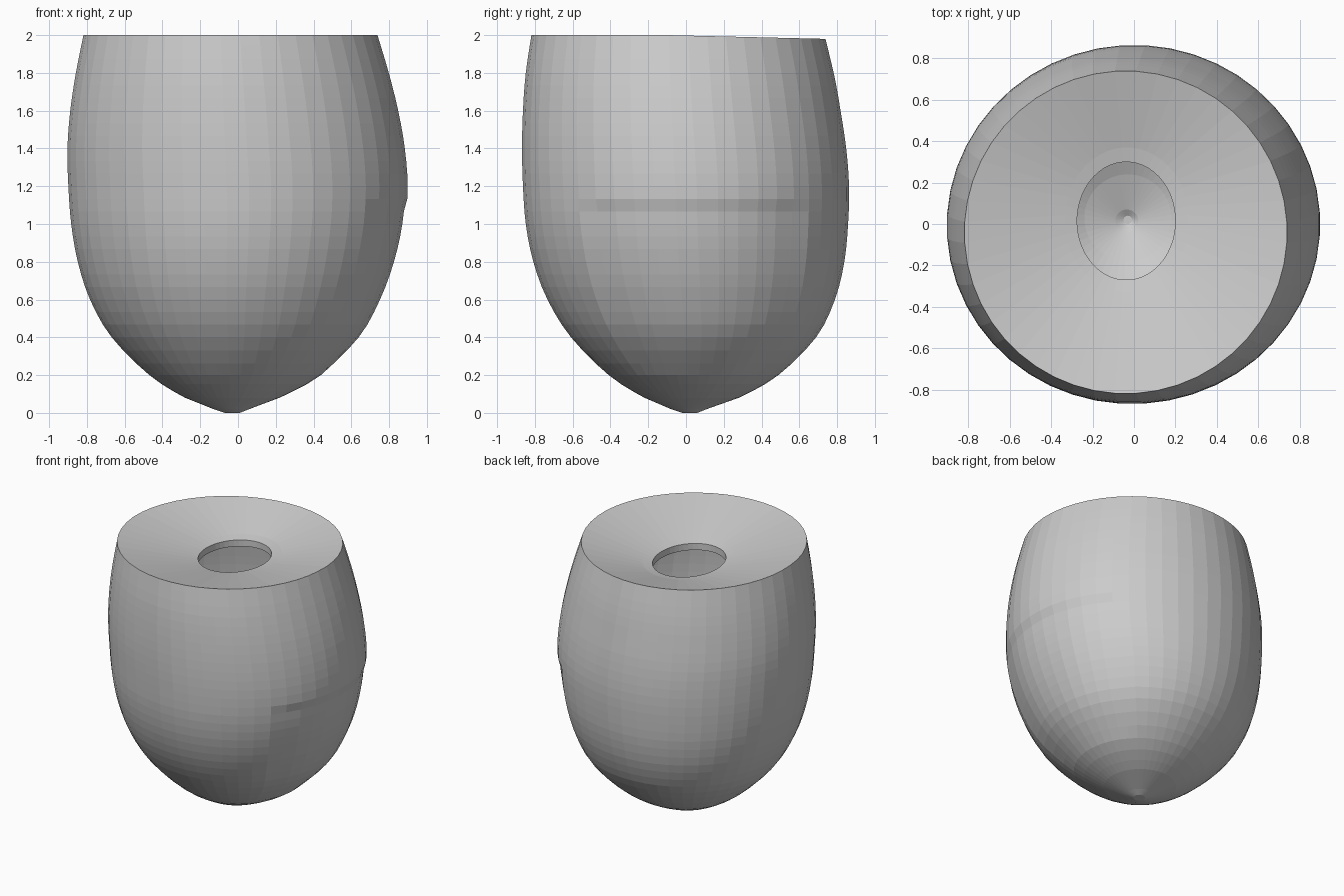
import bpy, bmesh, math

if "Cube" in bpy.data.objects:
    bpy.data.objects.remove(bpy.data.objects["Cube"])

SEG = 48
WALL = 0.04

# outer body cross-sections: z, x min, x max, y min, y max
BODY = [
    (0.00, -0.07, 0.01, -0.02, 0.06),
    (0.02, -0.13, 0.06, -0.08, 0.11),
    (0.08, -0.28, 0.22, -0.22, 0.28),
    (0.20, -0.47, 0.44, -0.41, 0.49),
    (0.40, -0.67, 0.65, -0.61, 0.69),
    (0.60, -0.785, 0.765, -0.735, 0.79),
    (0.80, -0.85, 0.84, -0.81, 0.84),
    (1.00, -0.885, 0.885, -0.85, 0.86),
    (1.20, -0.90, 0.90, -0.865, 0.865),
    (1.40, -0.905, 0.885, -0.87, 0.85),
    (1.60, -0.89, 0.85, -0.865, 0.82),
    (1.80, -0.86, 0.80, -0.85, 0.785),
    (2.00, -0.82, 0.74, -0.82, 0.74),
]
HOLE = (-0.275, 0.20, -0.27, 0.30)
LIP = (-0.335, 0.265, -0.33, 0.37)


def refine(rows, n=3):
    """Catmull-Rom interpolation between cross-sections."""
    out = []
    for i in range(len(rows) - 1):
        a, b = rows[max(i - 1, 0)], rows[i]
        c, d = rows[i + 1], rows[min(i + 2, len(rows) - 1)]
        steps = n if i > 1 else 1
        for k in range(steps):
            t = k / steps
            out.append(tuple(
                0.5 * (2 * q + (r - p) * t + (2 * p - 5 * q + 4 * r - s) * t * t
                       + (3 * q - p - 3 * r + s) * t ** 3)
                for p, q, r, s in zip(a, b, c, d)))
    return out + [rows[-1]]


def shrink(row, t):
    z, x0, x1, y0, y1 = row
    t = min(t, (x1 - x0) * 0.25)
    return (z, x0 + t, x1 - t, y0 + t, y1 - t)


outer = refine(BODY)
inner = [shrink((WALL + z * 0.955,) + tuple(r), WALL) for z, *r in reversed(outer)]

# full section path: outside, funnel top, lip, neck, underside, cavity
path = outer + [(1.885,) + LIP, (1.87,) + HOLE, (1.82,) + HOLE, (1.835,) + LIP] + inner

bm = bmesh.new()
rings = []
for idx, (z, x0, x1, y0, y1) in enumerate(path):
    cx, cy, rx, ry = (x0 + x1) / 2, (y0 + y1) / 2, (x1 - x0) / 2, (y1 - y0) / 2
    ring = []
    for i in range(SEG):
        a = (i + 0.5) * 2 * math.pi / SEG
        # shallow dented patch on the right side
        ang = math.degrees(math.atan2(math.sin(a), math.cos(a)))
        k = 0.985 if idx < len(outer) and 0.2 < z < 1.12 and -38 < ang < 48 else 1.0
        y = cy + k * ry * math.sin(a)
        # rim tips slightly down toward the back
        tilt = 0.02 * max(0, (y + 0.1) / 0.84) * max(0, (z - 1.7) / 0.3)
        ring.append(bm.verts.new((cx + k * rx * math.cos(a), y, z - tilt)))
    rings.append(ring)
for p, q in zip(rings, rings[1:]):
    for i in range(SEG):
        j = (i + 1) % SEG
        bm.faces.new((p[i], p[j], q[j], q[i]))
# close the outer tip and the cavity floor
bm.faces.new(rings[0][::-1])
bm.faces.new(rings[-1])
bmesh.ops.recalc_face_normals(bm, faces=bm.faces)

mesh = bpy.data.meshes.new("hollow_pot")
bm.to_mesh(mesh)
bm.free()
obj = bpy.data.objects.new("hollow_pot", mesh)
bpy.context.collection.objects.link(obj)
